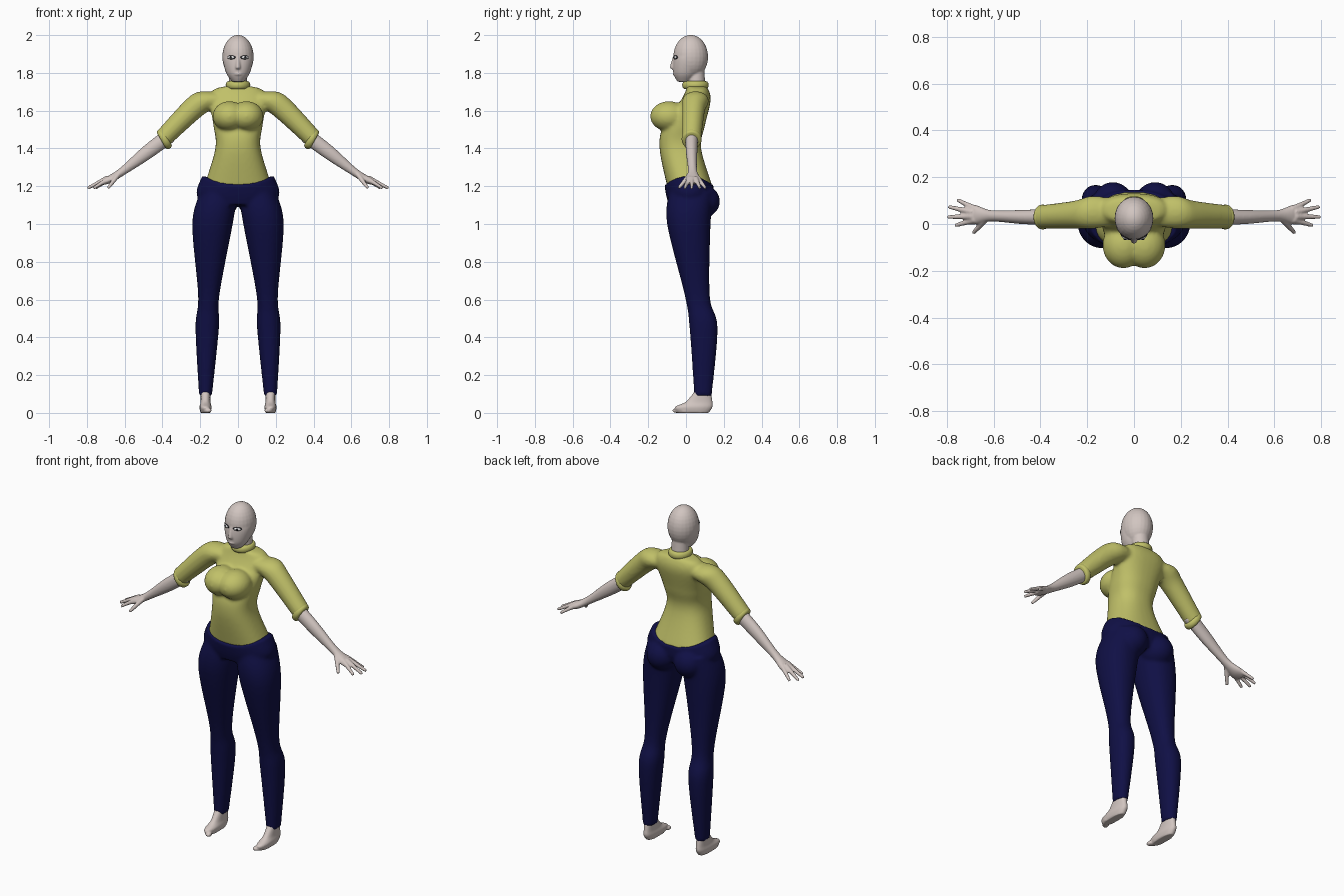
import bpy, bmesh, math
from mathutils import Vector, Matrix

cube = bpy.data.objects.get("Cube")
if cube:
    bpy.data.objects.remove(cube)


def material(name, red, green, blue):
    mat = bpy.data.materials.new(name)
    mat.use_nodes = True
    colour = (red, green, blue, 1)
    mat.diffuse_color = colour
    shader = mat.node_tree.nodes["Principled BSDF"]
    shader.inputs["Base Color"].default_value = colour
    shader.inputs["Roughness"].default_value = 0.7
    return mat


skin = material("pale_skin", 0.64, 0.56, 0.53)
knit = material("olive_yellow_knit", 0.53, 0.53, 0.14)
navy = material("navy_cloth", 0.005, 0.005, 0.06)
eye_white = material("eye_white", 0.85, 0.85, 0.85)
eye_dark = material("eye_dark", 0.015, 0.015, 0.02)

UP = Vector((0, 0, 1))
BOTH_SIDES = (1, -1)
MIDDLE = (1,)


def smooth_rows(rows, steps=8):
    """Catmull-Rom interpolation through rows of numbers."""
    result = []
    last = len(rows) - 1
    for i in range(last):
        before, start, end, after = (rows[max(0, min(last, i + k))] for k in (-1, 0, 1, 2))
        for step in range(steps):
            t = step / steps
            row = []
            for p, q, r, s in zip(before, start, end, after):
                slope = r - p
                bend = 2 * p - 5 * q + 4 * r - s
                twist = 3 * (q - r) + s - p
                row.append(q + t / 2 * (slope + t * (bend + t * twist)))
            result.append(row)
    return result + [rows[last]]


def loft(bm, rows, sides=MIDDLE, axis=UP, power=2.0, lift=0, count=32):
    """Skin rings of (x, y, z, width radius, depth radius) set square to the axis."""
    across = Vector((0, 1, 0)).cross(axis).normalized()
    deep = axis.cross(across).normalized()
    rings = smooth_rows(rows)
    for side in sides:
        mirror = Vector((side, 1, 1))
        loops = []
        for k, (x, y, z, width, depth) in enumerate(rings):
            loop = []
            for j in range(count):
                angle = math.tau * j / count
                c, s = math.cos(angle), math.sin(angle)
                point = Vector((x, y, z))
                point += across * width * math.copysign(abs(c) ** (2 / power), c)
                point += deep * depth * math.copysign(abs(s) ** (2 / power), s)
                point.z += lift * c * c * k / (len(rings) - 1)
                loop.append(bm.verts.new(point * mirror))
            loops.append(loop)
        for low, high in zip(loops, loops[1:]):
            for j in range(count):
                n = (j + 1) % count
                bm.faces.new((low[j], low[n], high[n], high[j]))
        for loop, ring in ((loops[0], rings[0]), (loops[-1], rings[-1])):
            centre = bm.verts.new(Vector(ring[:3]) * mirror)
            for j in range(count):
                bm.faces.new((loop[j], loop[(j + 1) % count], centre))


def roll(bm, centre, axis, width, depth, thick, sides=MIDDLE):
    """A rounded band of cloth around a limb or neck."""
    rows = []
    for k in range(7):
        angle = math.pi * k / 6
        point = Vector(centre) - axis * thick * 1.4 * math.cos(angle)
        swell = thick * math.sin(angle)
        rows.append((*point, width + swell, depth + swell))
    loft(bm, rows, sides, axis)


def ball(bm, centre, radii, sides=MIDDLE, turn=0):
    for side in sides:
        place = Matrix.Translation(Vector(centre) * Vector((side, 1, 1)))
        spin = Matrix.Rotation(turn * side, 4, "Z")
        bmesh.ops.create_uvsphere(bm, u_segments=24, v_segments=16, radius=1,
                                  matrix=place @ spin @ Matrix.Diagonal((*radii, 1)))


def finish(name, bm, mat, voxel=0, soften=0):
    bmesh.ops.recalc_face_normals(bm, faces=bm.faces)
    mesh = bpy.data.meshes.new(name)
    bm.to_mesh(mesh)
    bm.free()
    mesh.materials.append(mat)
    for face in mesh.polygons:
        face.use_smooth = True
    part = bpy.data.objects.new(name, mesh)
    bpy.context.collection.objects.link(part)
    if voxel:
        fuse = part.modifiers.new("fuse", "REMESH")
        fuse.mode = "VOXEL"
        fuse.voxel_size = voxel
        fuse.use_smooth_shade = True
        relax = part.modifiers.new("relax", "SMOOTH")
        relax.iterations = soften


arm_axis = Vector((0.8, 0, -0.6))

# Sweater: torso, bust and sleeves fused together
bm = bmesh.new()
loft(bm, [(0, 0.02, 1.2, 0.18, 0.12), (0, -0.03, 1.4, 0.12, 0.11),
          (0, -0.01, 1.52, 0.13, 0.11), (0, 0.05, 1.65, 0.15, 0.08),
          (0, 0.06, 1.71, 0.13, 0.06), (0, 0.05, 1.73, 0.06, 0.05)], power=2.4)
ball(bm, (0.045, -0.09, 1.57), (0.09, 0.1, 0.08), BOTH_SIDES)
loft(bm, [(0.1, 0.05, 1.66, 0.05, 0.06), (0.18, 0.05, 1.65, 0.06, 0.07),
          (0.25, 0.04, 1.6, 0.06, 0.06), (0.4, 0.03, 1.45, 0.05, 0.05)],
     BOTH_SIDES, arm_axis)
finish("sweater", bm, knit, 0.009, 7)

# Rolled collar and cuffs
bm = bmesh.new()
roll(bm, (0, 0.05, 1.735), UP, 0.05, 0.055, 0.015)
finish("collar", bm, knit)
bm = bmesh.new()
roll(bm, (0.39, 0.03, 1.45), Vector((0.87, 0, -0.5)), 0.045, 0.04, 0.013, BOTH_SIDES)
finish("cuffs", bm, knit)

# Trousers: hips with a dipped waistband, seat and legs
bm = bmesh.new()
loft(bm, [(0, 0.02, 1.1, 0.2, 0.11), (0, 0.02, 1.15, 0.22, 0.125),
          (0, 0.015, 1.21, 0.19, 0.13)], lift=0.045, power=2.2)
ball(bm, (0.09, 0.08, 1.12), (0.09, 0.1, 0.09), BOTH_SIDES)
loft(bm, [(0.1, 0.03, 1.17, 0.1, 0.12), (0.135, 0.015, 1, 0.107, 0.115),
          (0.155, 0.06, 0.62, 0.056, 0.066), (0.163, 0.093, 0.45, 0.062, 0.074),
          (0.172, 0.09, 0.09, 0.034, 0.046)], BOTH_SIDES, power=2.2)
finish("trousers", bm, navy, 0.009, 5)

# Feet with a row of toes
bm = bmesh.new()
loft(bm, [(0.172, 0.04, 0, 0.026, 0.08), (0.172, 0.04, 0.03, 0.032, 0.1),
          (0.172, 0.07, 0.06, 0.026, 0.07), (0.172, 0.09, 0.12, 0.026, 0.04)],
     BOTH_SIDES, power=2.3)
for i in range(5):
    size = 0.012 - 0.001 * i
    ball(bm, (0.152 + 0.01 * i, 0.003 * i * i - 0.052, size), (size, 0.02, size), BOTH_SIDES)
finish("feet", bm, skin, 0.005, 3)

# Forearms and palms, with fingers fanned out from the wrist
bm = bmesh.new()
loft(bm, [(0.36, 0.03, 1.47, 0.04, 0.035), (0.48, 0.03, 1.38, 0.037, 0.03),
          (0.61, 0.035, 1.28, 0.022, 0.024), (0.68, 0.04, 1.235, 0.02, 0.042),
          (0.72, 0.04, 1.215, 0.01, 0.04)], BOTH_SIDES, arm_axis)
wrist = Vector((0.62, 0.035, 1.28))
digits = [(0.25 * i - 0.28, 0.18 - 0.013 * (i - 1.5) ** 2, 0.4) for i in range(4)]
digits.append((-0.83, 0.1, 0.1))
for angle, length, root in digits:
    reach = Vector((length * math.cos(angle), length * math.sin(angle), -0.09))
    rows = [(*(wrist + reach * t), r, r) for t, r in ((root, 0.014), (0.7, 0.011), (1, 0.008))]
    loft(bm, rows, BOTH_SIDES, reach.normalized(), count=12)
finish("forearms_and_hands", bm, skin, 0.005, 3)

# Head: skull, face tapering to the chin, neck, nose and lips
bm = bmesh.new()
ball(bm, (0, 0.025, 1.885), (0.083, 0.092, 0.116))
loft(bm, [(0, -0.01, 1.753, 0.03, 0.035), (0, 0, 1.8, 0.063, 0.067),
          (0, 0.01, 1.88, 0.08, 0.075), (0, 0.02, 1.94, 0.06, 0.06)])
loft(bm, [(0, 0.055, 1.7, 0.05, 0.05), (0, 0.055, 1.84, 0.045, 0.04)])
loft(bm, [(0, -0.06, 1.82, 0.01, 0.01), (0, -0.07, 1.83, 0.013, 0.015),
          (0, -0.06, 1.89, 0.007, 0.008)], count=16)
ball(bm, (0, -0.063, 1.793), (0.02, 0.008, 0.006))
finish("head", bm, skin, 0.005, 3)

# Eyes: dark rim, white and iris, each a thin lens on the face
for name, mat, width, height, out in (("eye_rims", eye_dark, 0.024, 0.011, 0),
                                      ("eye_whites", eye_white, 0.02, 0.008, 0.003),
                                      ("irises", eye_dark, 0.007, 0.007, 0.006)):
    bm = bmesh.new()
    ball(bm, (0.035 + out / 2, -0.055 - out, 1.882), (width, 0.008, height), BOTH_SIDES, 0.45)
    finish(name, bm, mat)
